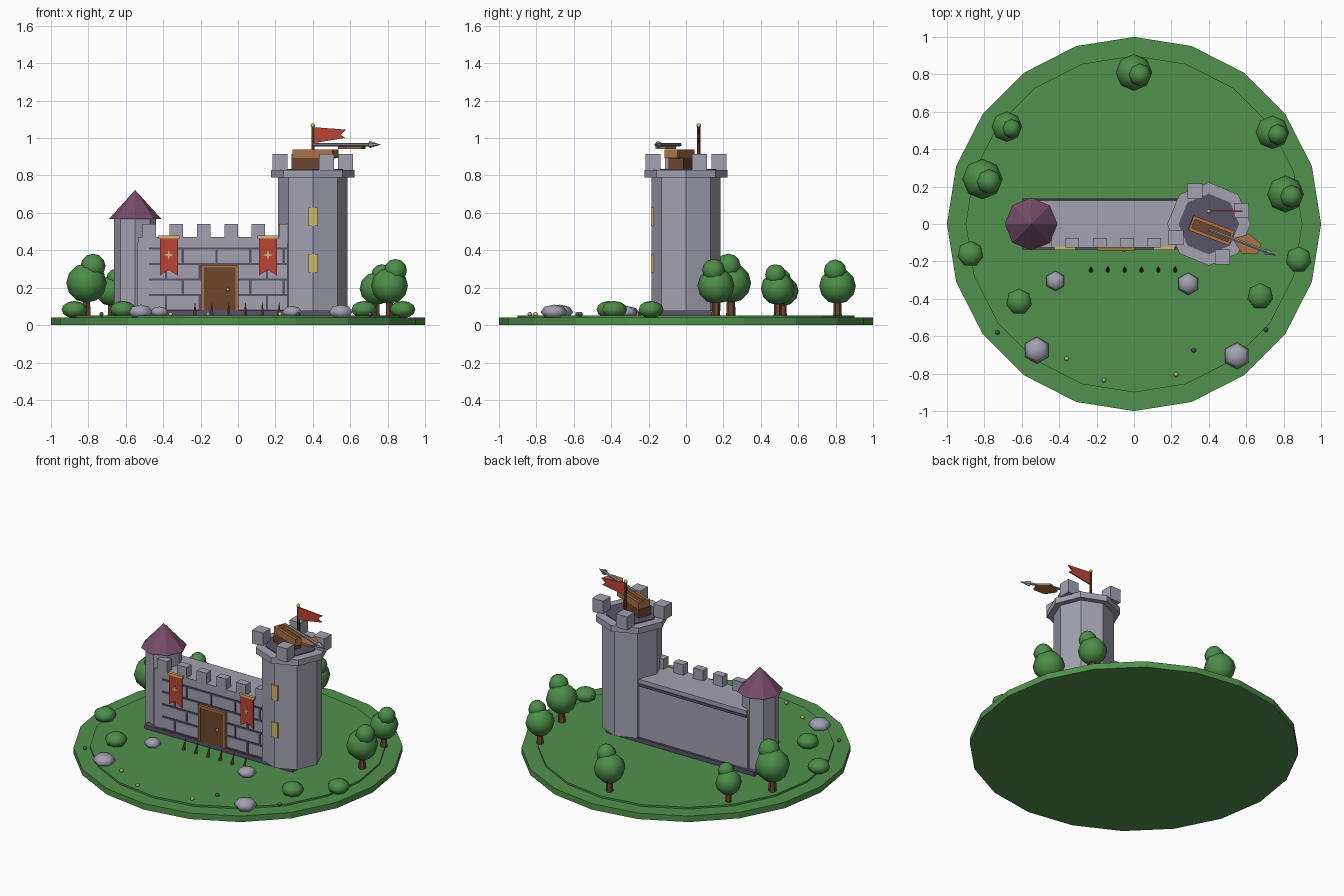
import bpy, bmesh, math
from mathutils import Matrix, Vector

if "Cube" in bpy.data.objects:
    bpy.data.objects.remove(bpy.data.objects["Cube"], do_unlink=True)


def colour(name, r, g, b):
    lin = [((c / 255 + 0.055) / 1.055) ** 2.4 for c in (r, g, b)] + [1]
    m = bpy.data.materials.new(name)
    m.use_nodes = True
    m.diffuse_color = lin
    m.node_tree.nodes["Principled BSDF"].inputs["Base Color"].default_value = lin
    return m


GRASS = colour("grass green", 80, 146, 76)
LEAF = colour("leaf green", 76, 142, 72)
STONE = colour("stone grey", 162, 161, 176)
DARK = colour("dark stone", 88, 82, 105)
ROOF = colour("roof plum", 118, 76, 106)
RED = colour("banner red", 190, 68, 54)
GOLD = colour("gold", 212, 182, 106)
WOOD = colour("dark wood", 108, 70, 46)
LIGHT_WOOD = colour("light wood", 170, 114, 68)
METAL = colour("metal", 146, 152, 168)


def finish(name, bm, mat, matrix=None, smooth=False):
    if matrix is not None:
        bm.transform(matrix)
    bmesh.ops.recalc_face_normals(bm, faces=bm.faces[:])
    for f in bm.faces:
        f.smooth = smooth
    me = bpy.data.meshes.new(name)
    bm.to_mesh(me)
    bm.free()
    me.materials.append(mat)
    ob = bpy.data.objects.new(name, me)
    bpy.context.collection.objects.link(ob)
    return ob


def box(name, mat, centre, size, turn=0):
    bm = bmesh.new()
    bmesh.ops.create_cube(bm, size=1)
    m = Matrix.Translation(centre) @ Matrix.Rotation(turn, 4, "Z") @ Matrix.Diagonal((*size, 1))
    return finish(name, bm, mat, m)


def span(name, mat, x, y, z):
    """Box given by its low and high limit on each axis."""
    lims = (x, y, z)
    return box(name, mat, [(a + b) / 2 for a, b in lims], [b - a for a, b in lims])


def cone(name, mat, start, end, r1, r2, sides):
    """Prism or cone running from start to end."""
    a, b = Vector(start), Vector(end)
    bm = bmesh.new()
    bmesh.ops.create_cone(bm, cap_ends=True, segments=sides, radius1=r1, radius2=r2, depth=(b - a).length)
    rot = Matrix() if a.xy == b.xy else (b - a).to_track_quat("Z", "Y").to_matrix().to_4x4()
    return finish(name, bm, mat, Matrix.Translation((a + b) / 2) @ rot)


def blob(name, mat, centre, rx, rz, seg, rings):
    bm = bmesh.new()
    bmesh.ops.create_uvsphere(bm, u_segments=seg, v_segments=rings, radius=1)
    return finish(name, bm, mat, Matrix.Translation(centre) @ Matrix.Diagonal((rx, rx, rz, 1)), True)


def plate(name, mat, points, thick, matrix):
    """Flat outline extruded along its local z."""
    bm = bmesh.new()
    face = bm.faces.new([bm.verts.new((x, y, 0)) for x, y in points])
    top = bmesh.ops.extrude_face_region(bm, geom=[face])["geom"]
    bmesh.ops.translate(bm, vec=(0, 0, thick), verts=[v for v in top if isinstance(v, bmesh.types.BMVert)])
    return finish(name, bm, mat, matrix)


def upright(x, y, z):
    return Matrix.Translation((x, y, z)) @ Matrix.Rotation(math.pi / 2, 4, "X")


# Island
cone("island_base", GRASS, (0, 0, 0), (0, 0, 0.04), 1, 1, 20)
cone("island_lawn", GRASS, (0, 0, 0.04), (0, 0, 0.052), 0.9, 0.9, 20)

# Wall with plinth, coping and battlements
span("wall_plinth", DARK, (-0.6, 0.5), (-0.135, 0.135), (0.05, 0.08))
span("wall", STONE, (-0.54, 0.33), (-0.12, 0.12), (0.08, 0.44))
span("wall_coping", STONE, (-0.535, 0.3), (-0.125, 0.125), (0.44, 0.47))
span("wall_back_band", DARK, (-0.535, 0.3), (0.11, 0.13), (0.425, 0.442))
for i in range(6):
    x = -0.475 + i * 0.146
    span("wall_merlon", STONE, (x - 0.036, x + 0.036), (-0.125, -0.075), (0.47, 0.54))

# Mortar lines of the stonework
LEFT, RIGHT, COURSE = -0.475, 0.262, 0.083
for row in range(5):
    z = 0.41 - row * COURSE
    span("mortar_course", DARK, (LEFT, RIGHT), (-0.126, -0.118), (z - 0.006, z + 0.006))
    x = LEFT + (0.09 if row % 2 else 0.18)
    while x < RIGHT and row < 4:
        span("mortar_joint", DARK, (x - 0.006, x + 0.006), (-0.126, -0.118), (z - COURSE, z))
        x += 0.18

# Door
span("door", WOOD, (-0.185, -0.01), (-0.137, -0.118), (0.08, 0.31))
for x in (-0.19, -0.005):
    span("door_jamb", LIGHT_WOOD, (x - 0.008, x + 0.008), (-0.143, -0.118), (0.08, 0.322))
span("door_lintel", LIGHT_WOOD, (-0.198, 0.003), (-0.143, -0.118), (0.307, 0.322))
blob("door_knob", GOLD, (-0.055, -0.142, 0.19), 0.009, 0.009, 8, 6)

# Banners with gold rod and star
star = []
for k in range(8):
    r = 0.009 if k % 2 else 0.028
    star.append((r * math.sin(k * math.pi / 4), r * math.cos(k * math.pi / 4)))
for x in (-0.37, 0.16):
    plate("banner", RED, [(-0.048, 0.1), (0.048, 0.1), (0.048, -0.105), (0, -0.075), (-0.048, -0.105)],
          0.009, upright(x, -0.127, 0.37))
    plate("banner_star", GOLD, star, 0.005, upright(x, -0.135, 0.375))
    span("banner_rod", GOLD, (x - 0.056, x + 0.056), (-0.14, -0.12), (0.463, 0.478))

# Row of stakes
for i in range(6):
    x = -0.23 + i * 0.09
    cone("stake", WOOD, (x, -0.25, 0.045), (x, -0.226, 0.12), 0.012, 0.001, 6)

# Small turret
cone("turret", STONE, (-0.55, 0, 0.05), (-0.55, 0, 0.57), 0.112, 0.112, 8)
cone("turret_roof", ROOF, (-0.55, 0, 0.567), (-0.55, 0, 0.722), 0.141, 0, 8)

# Great tower
TX = 0.4
cone("tower", STONE, (TX, 0, 0.075), (TX, 0, 0.79), 0.185, 0.185, 8)
cone("tower_crown", STONE, (TX, 0, 0.79), (TX, 0, 0.83), 0.223, 0.223, 8)
cone("tower_floor", DARK, (TX, 0, 0.82), (TX, 0, 0.835), 0.162, 0.162, 8)
for k in range(4):
    a = math.radians(22.5 + 90 * k)
    box("tower_merlon", STONE, (TX + 0.19 * math.cos(a), 0.19 * math.sin(a), 0.87), (0.08, 0.08, 0.09))
for z in (0.33, 0.58):
    span("tower_window", GOLD, (TX - 0.024, TX + 0.024), (-0.188, -0.168), (z - 0.05, z + 0.05))

# Flag
cone("flag_pole", WOOD, (TX, 0.068, 0.83), (TX, 0.068, 1.06), 0.009, 0.009, 6)
blob("flag_finial", GOLD, (TX, 0.068, 1.067), 0.012, 0.012, 8, 6)
plate("flag", RED, [(0, 0), (0.17, 0.028), (0.143, 0.045), (0.175, 0.072), (0, 0.085)], 0.008,
      upright(TX + 0.004, 0.072, 0.973))

# Mounted bolt thrower, aimed along a slanting axis
AIM = math.radians(-21)
mount = Matrix.Translation((TX, -0.03, 0)) @ Matrix.Rotation(AIM, 4, "Z")
box("thrower_base", WOOD, mount @ Vector((-0.02, 0, 0.863)), (0.17, 0.085, 0.06), AIM)
box("thrower_bed", WOOD, mount @ Vector((0.01, 0, 0.904)), (0.22, 0.05, 0.026), AIM)
for side in (-1, 1):
    box("thrower_rail", LIGHT_WOOD, mount @ Vector((0.015, side * 0.033, 0.915)), (0.23, 0.018, 0.045), AIM)
for end in (-0.095, 0.125):
    box("thrower_end", LIGHT_WOOD, mount @ Vector((end, 0, 0.915)), (0.014, 0.07, 0.045), AIM)
plate("thrower_bow", LIGHT_WOOD, [(0.15, -0.012), (0.21, -0.055), (0.29, -0.03), (0.29, 0.03), (0.21, 0.055),
      (0.15, 0.012)], 0.014, mount @ Matrix.Translation((0, 0, 0.942)))
cone("bolt_shaft", METAL, mount @ Vector((0, 0, 0.965)), mount @ Vector((0.34, 0, 0.965)), 0.009, 0.009, 6)
cone("bolt_head", METAL, mount @ Vector((0.325, 0, 0.965)), mount @ Vector((0.39, 0, 0.965)), 0.019, 0, 6)

# Trees: x, y, scale
for x, y, s in ((-0.81, 0.24, 1.06), (-0.68, 0.52, 0.8), (0, 0.81, 0.96), (0.74, 0.49, 0.88), (0.81, 0.16, 0.97)):
    cone("tree_trunk", WOOD, (x, y, 0.05), (x, y, 0.05 + 0.13 * s), 0.024 * s, 0.018 * s, 6)
    blob("tree_crown", LEAF, (x, y, 0.05 + 0.165 * s), 0.102 * s, 0.1 * s, 8, 6)
    blob("tree_top", LEAF, (x + 0.033 * s, y - 0.013 * s, 0.05 + 0.25 * s), 0.063 * s, 0.063 * s, 8, 6)

# Bushes, rocks and pebbles
for x, y in ((-0.875, -0.16), (-0.615, -0.415), (0.675, -0.385), (0.88, -0.19)):
    blob("bush", LEAF, (x, y, 0.083), 0.07, 0.046, 7, 6)
for x, y, r in ((-0.42, -0.305, 0.054), (0.29, -0.32, 0.06), (-0.52, -0.675, 0.072), (0.55, -0.705, 0.072)):
    blob("rock", STONE, (x, y, 0.07), r, r * 0.55, 6, 4)
for x, y, mat in ((-0.73, -0.58, DARK), (-0.36, -0.72, GOLD), (-0.16, -0.835, STONE),
                  (0.225, -0.805, GOLD), (0.32, -0.675, DARK), (0.705, -0.565, DARK)):
    blob("pebble", mat, (x, y, 0.058), 0.013, 0.013, 6, 4)
